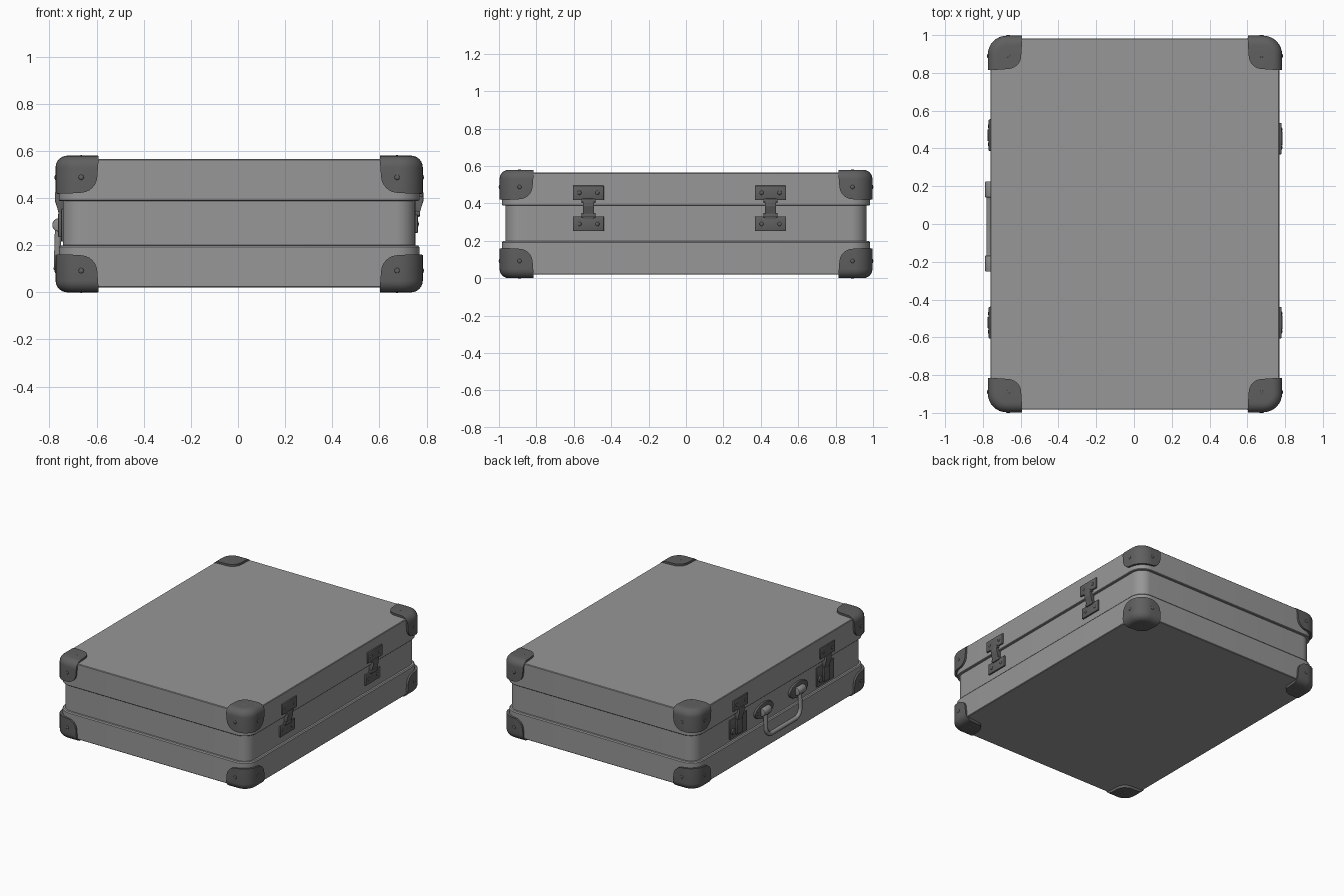
import bpy, bmesh
from math import sin, cos, pi, radians
from mathutils import Vector, Matrix

if "Cube" in bpy.data.objects:
    bpy.data.objects.remove(bpy.data.objects["Cube"])

CX = 0.005  # body centre in x


def material(name, v):
    m = bpy.data.materials.new(name)
    m.diffuse_color = (v, v, v, 1)
    m.use_nodes = True
    m.node_tree.nodes["Principled BSDF"].inputs["Base Color"].default_value = m.diffuse_color
    return m


BODY = material("dark_grey_shell", 0.31)
METAL = material("blackened_metal", 0.115)
GRIP = material("grey_grip", 0.27)


def finish(bm, name, angle=35, mat=METAL):
    bmesh.ops.recalc_face_normals(bm, faces=bm.faces)
    me = bpy.data.meshes.new(name)
    bm.to_mesh(me)
    bm.free()
    me.materials.append(mat)
    ob = bpy.data.objects.new(name, me)
    bpy.context.collection.objects.link(ob)
    bpy.ops.object.select_all(action='DESELECT')
    bpy.context.view_layer.objects.active = ob
    ob.select_set(True)
    bpy.ops.object.shade_smooth_by_angle(angle=radians(angle))
    return ob


def shell(name, profile, hx=0.765, hy=0.983, r=0.1, n=10):
    """Rounded-rectangle loft through (inset, z) pairs."""
    bm = bmesh.new()
    rings = []
    for inset, z in profile:
        ring = []
        for q, (sx, sy) in enumerate([(1, 1), (-1, 1), (-1, -1), (1, -1)]):
            for i in range(n + 1):
                a = (q + i / n) * pi / 2
                ring.append(bm.verts.new((CX + sx * (hx - r) + (r - inset) * cos(a),
                                          sy * (hy - r) + (r - inset) * sin(a), z)))
        rings.append(ring)
    for lo, hi in zip(rings, rings[1:]):
        for i in range(len(lo)):
            j = (i + 1) % len(lo)
            bm.faces.new((lo[i], lo[j], hi[j], hi[i]))
    bm.faces.new(rings[0][::-1])
    bm.faces.new(rings[-1])
    return finish(bm, name, mat=BODY)


def prism(name, s, pts, y0, y1, bevel=0.0):
    """Extrude a (depth, z) outline along y on side s."""
    bm = bmesh.new()
    a, b = [[bm.verts.new((CX + s * d, y, z)) for d, z in pts] for y in (y0, y1)]
    bm.faces.new(a)
    bm.faces.new(b[::-1])
    for i in range(len(a)):
        j = (i + 1) % len(a)
        bm.faces.new((a[i], b[i], b[j], a[j]))
    if bevel:
        bmesh.ops.bevel(bm, geom=bm.edges[:], offset=bevel, segments=2, profile=0.5, affect='EDGES')
    return finish(bm, name)


def plate(name, s, d0, d1, y0, y1, z0, z1):
    return prism(name, s, [(d0, z0), (d1, z0), (d1, z1), (d0, z1)], y0, y1, 0.003)


def disc(name, loc, axis, r, depth, scale=(1, 1, 1), bevel=0.004, mat=METAL):
    bm = bmesh.new()
    bmesh.ops.create_cone(bm, cap_ends=True, segments=32, radius1=r, radius2=r, depth=depth)
    rims = [e for e in bm.edges if abs(e.verts[0].co.z - e.verts[1].co.z) < 1e-5]
    bmesh.ops.bevel(bm, geom=rims, offset=bevel, segments=2, profile=0.5, affect='EDGES')
    rot = Vector((0, 0, 1)).rotation_difference(Vector(axis)).to_matrix().to_4x4()
    bm.transform(Matrix.Translation(loc) @ Matrix.Diagonal((*scale, 1)) @ rot)
    return finish(bm, name, mat=mat)


def rivet(name, loc, axis, r=0.011):
    bm = bmesh.new()
    bmesh.ops.create_uvsphere(bm, u_segments=12, v_segments=8, radius=r)
    flat = [0.4 if abs(c) > 0.5 else 1 for c in axis]
    bm.transform(Matrix.Translation(loc) @ Matrix.Diagonal((*flat, 1)))
    return finish(bm, name, 60)


# Case: base, recessed band, lid
shell("base_shell", [(0.004, 0.02), (0, 0.024), (0, 0.192), (0.003, 0.195), (0.006, 0.199), (0.019, 0.2)])
shell("middle_band", [(0.018, 0.18), (0.018, 0.41)])
shell("lid_shell", [(0.019, 0.388), (0.004, 0.388), (0, 0.392), (0, 0.561), (0.004, 0.565)])


# Corner protectors: outer edges rounded, inner cut-outs curved
def corner_cap(sx, sy, top):
    a, c, pull = 0.184, 0.165, 0.012
    bm = bmesh.new()
    bmesh.ops.create_cube(bm, size=1)
    for v in bm.verts:
        inner = [k > 0 for k in v.co]
        p = pull if sum(inner) >= 2 else 0
        v.co = [(size - p) if i else 0 for i, size in zip(inner, (a, a, c))]
    core = max(bm.verts, key=lambda v: sum(v.co))
    bmesh.ops.bevel(bm, geom=list(core.link_edges), offset=0.06, segments=6, profile=0.5, affect='EDGES')
    upright = [e for e in bm.edges if all(abs(v.co.x) + abs(v.co.y) < 1e-4 for v in e.verts)]
    bmesh.ops.bevel(bm, geom=upright, offset=0.1, segments=8, profile=0.5, affect='EDGES')
    bmesh.ops.recalc_face_normals(bm, faces=bm.faces)
    bm.normal_update()
    rim = [e for e in bm.edges if all(abs(v.co.z) < 1e-4 for v in e.verts)
           and any(min(f.normal.x, f.normal.y) < -0.1 for f in e.link_faces)]
    bmesh.ops.bevel(bm, geom=rim, offset=0.05, segments=6, profile=0.5, affect='EDGES')
    sz = -1 if top else 1
    zo = 0.58 if top else 0.0
    bm.transform(Matrix.Translation((CX + sx * 0.779, sy * 0.997, zo)) @ Matrix.Diagonal((-sx, -sy, sz, 1)))
    finish(bm, "corner_cap", 40)
    px, py, pz = CX + sx * 0.67, sy * 0.89, zo + sz * 0.092
    rivet("cap_rivet", (px, sy * 0.997, pz), (0, 1, 0))
    rivet("cap_rivet", (CX + sx * 0.779, py, pz), (1, 0, 0))
    rivet("cap_rivet", (px, py, 0.578 if top else 0.002), (0, 0, 1), 0.01)


for sx in (-1, 1):
    for sy in (-1, 1):
        for top in (False, True):
            corner_cap(sx, sy, top)

NECK = [(0.755, 0.425), (0.781, 0.425), (0.781, 0.385), (0.766, 0.345), (0.766, 0.32),
        (0.742, 0.32), (0.742, 0.39)]

# Hinges on the right side
for y in (-0.522, 0.452):
    plate("hinge_upper_plate", 1, 0.755, 0.776, y - 0.083, y + 0.083, 0.417, 0.495)
    plate("hinge_lower_plate", 1, 0.74, 0.758, y - 0.083, y + 0.083, 0.252, 0.33)
    prism("hinge_neck", 1, NECK, y - 0.03, y + 0.03, 0.002)
    for z in (0.415, 0.335):
        disc("hinge_knuckle", (CX + (0.77 if z > 0.4 else 0.757), y, z), (0, 1, 0), 0.011, 0.075, bevel=0.002)
    for dy in (-0.048, 0.048):
        rivet("hinge_rivet", (CX + 0.776, y + dy, 0.457), (1, 0, 0))
        rivet("hinge_rivet", (CX + 0.758, y + dy, 0.29), (1, 0, 0))

# Latches on the left side
for y in (-0.522, 0.47):
    plate("latch_upper_plate", -1, 0.755, 0.774, y - 0.083, y + 0.083, 0.417, 0.495)
    plate("latch_lower_plate", -1, 0.74, 0.755, y - 0.097, y + 0.097, 0.215, 0.355)
    prism("latch_neck", -1, NECK, y - 0.03, y + 0.03, 0.002)
    plate("latch_lever", -1, 0.745, 0.768, y - 0.033, y + 0.033, 0.235, 0.335)
    disc("latch_lock", (CX - 0.758, y + 0.065, 0.265), (1, 0, 0), 0.022, 0.018)
    for dy in (-0.048, 0.048):
        rivet("latch_rivet", (CX - 0.774, y + dy, 0.457), (1, 0, 0))

# Handle mounts: oval plates with a pivot barrel
for y in (0.183, -0.21):
    disc("handle_mount", (CX - 0.75, y, 0.288), (1, 0, 0), 0.06, 0.024, (1, 1.75, 0.9))
    disc("handle_pivot", (CX - 0.765, y, 0.286), (0, 1, 0), 0.028, 0.085, mat=GRIP)
    for dy in (-0.075, 0.075):
        rivet("mount_rivet", (CX - 0.762, y + dy, 0.288), (1, 0, 0), 0.009)

# Carrying handle hanging down
ya, yb, zb, r = -0.21, 0.183, 0.102, 0.06
path = [(ya, 0.286)]
path += [(ya + r - r * cos(t), zb + r - r * sin(t)) for t in [i * pi / 16 for i in range(9)]]
path += [(yb - r + r * sin(t), zb + r - r * cos(t)) for t in [i * pi / 16 for i in range(9)]]
path += [(yb, 0.286)]
cu = bpy.data.curves.new("handle", 'CURVE')
cu.dimensions = '3D'
cu.bevel_depth = 0.015
cu.bevel_resolution = 3
cu.use_fill_caps = True
cu.materials.append(GRIP)
sp = cu.splines.new('POLY')
sp.points.add(len(path) - 1)
for p, (y, z) in zip(sp.points, path):
    p.co = (CX - 0.767 - (0.286 - z) * 0.03, y, z, 1)
bpy.context.collection.objects.link(bpy.data.objects.new("handle", cu))
